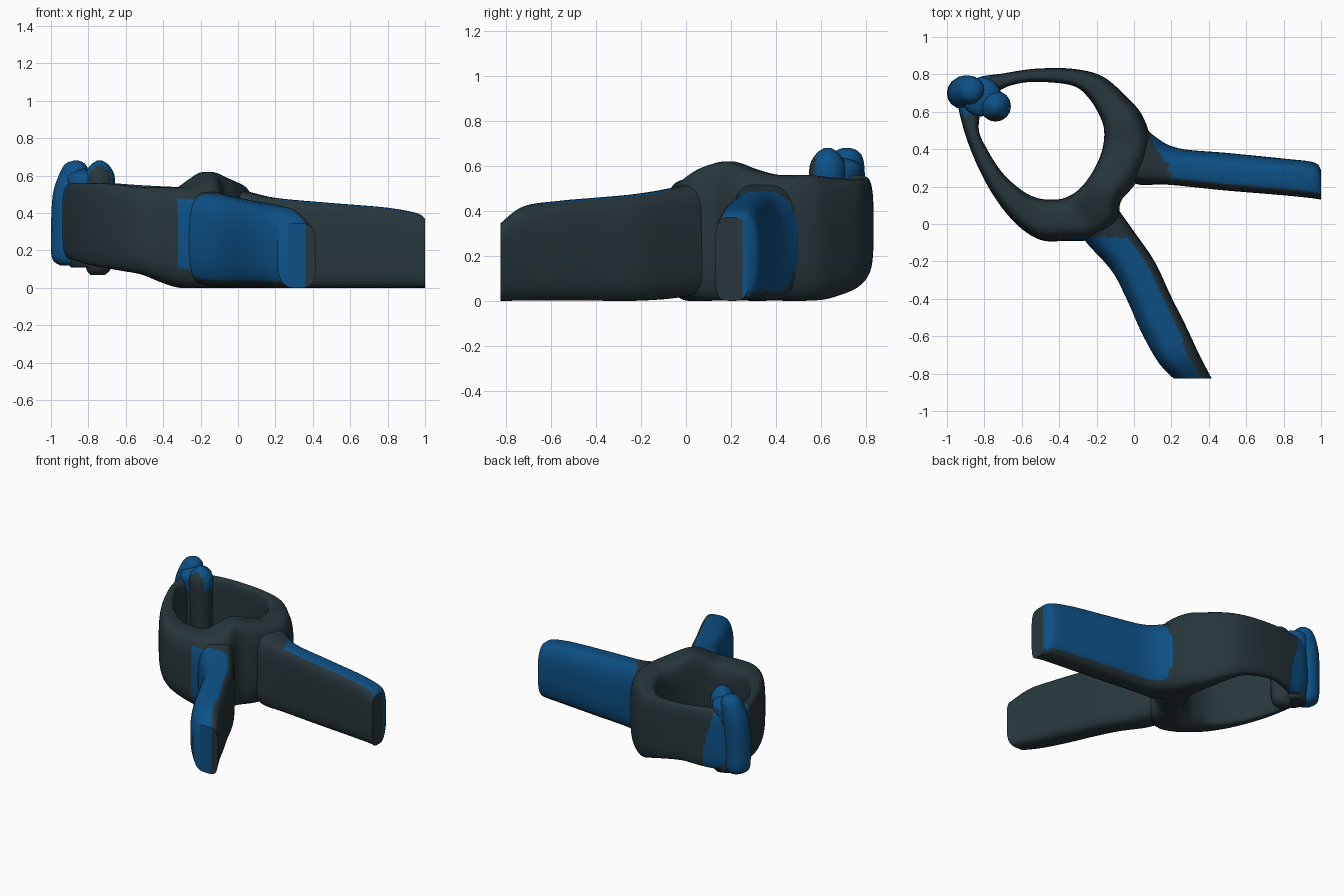
import bpy, bmesh, math
from mathutils import Vector

if "Cube" in bpy.data.objects:
    bpy.data.objects.remove(bpy.data.objects["Cube"])


def material(name, rgb):
    m = bpy.data.materials.new(name)
    m.diffuse_color = (*rgb, 1)
    m.use_nodes = True
    m.node_tree.nodes["Principled BSDF"].inputs["Base Color"].default_value = m.diffuse_color
    return m


DARK = material("dark slate", (0.020, 0.037, 0.044))
BLUE = material("deep blue", (0.004, 0.082, 0.240))


def spline(rows, closed, steps):
    """Catmull-Rom interpolation of equal-length number rows."""
    n, out = len(rows), []
    get = (lambda i: rows[i % n]) if closed else (lambda i: rows[min(max(i, 0), n - 1)])
    for i in range(n if closed else n - 1):
        for k in range(steps):
            t = k / steps
            out.append([0.5 * (2 * b + (c - a) * t + (2 * a - 5 * b + 4 * c - d) * t * t
                               + (3 * b - a - 3 * c + d) * t ** 3)
                        for a, b, c, d in zip(get(i - 1), get(i), get(i + 1), get(i + 2))])
    if not closed:
        out.append(list(rows[-1]))
    return out


def build(name, rings, closed, rule, angle=40):
    """Skin rings of (point, across) pairs; rule(centre, normal, across) picks blue."""
    bm = bmesh.new()
    tag = {}
    loops = []
    for ring in rings:
        loop = []
        for p, u in ring:
            v = bm.verts.new(p)
            tag[v] = u
            loop.append(v)
        loops.append(loop)
    n, m = len(loops), len(loops[0])
    for i in range(n if closed else n - 1):
        a, b = loops[i], loops[(i + 1) % n]
        for j in range(m):
            k = (j + 1) % m
            bm.faces.new((a[j], a[k], b[k], b[j]))
    if not closed:
        # End caps as strips so they can be coloured across their width
        for cap in (loops[0], loops[-1]):
            for j in range(m // 2 - 1):
                bm.faces.new((cap[j], cap[j + 1], cap[m - 2 - j], cap[m - 1 - j]))
    bmesh.ops.recalc_face_normals(bm, faces=bm.faces)
    for f in bm.faces:
        u = sum(tag[v] for v in f.verts) / len(f.verts)
        f.material_index = int(bool(rule(f.calc_center_median(), f.normal, u)))
    me = bpy.data.meshes.new(name)
    bm.to_mesh(me)
    bm.free()
    me.materials.append(DARK)
    me.materials.append(BLUE)
    ob = bpy.data.objects.new(name, me)
    bpy.context.collection.objects.link(ob)
    bpy.context.view_layer.objects.active = ob
    ob.select_set(True)
    bpy.ops.object.shade_smooth_by_angle(angle=math.radians(angle))
    ob.select_set(False)
    return ob


def wall(name, rows, closed, rule, n_out, n_in, steps=8, sides=40):
    """Upright band: rows are outer x, y, inner x, y, bottom z, top z."""
    rings = []
    for ox, oy, ix, iy, z0, z1 in spline(rows, closed, steps):
        ring = []
        for j in range(sides):
            a = 2 * math.pi * (j + 0.5) / sides
            c, s = math.cos(a), math.sin(a)
            e = 2 / (n_out if c < 0 else n_in)
            u = math.copysign(abs(c) ** e, c)
            w = math.copysign(abs(s) ** e, s)
            t = (u + 1) / 2
            ring.append((Vector((ox + (ix - ox) * t, oy + (iy - oy) * t,
                                 (z0 + z1) / 2 + w * (z1 - z0) / 2)), u))
        rings.append(ring)
    return build(name, rings, closed, rule)


def column(name, rows, rule, sides=16):
    """Rounded post: rows are x, y, z, radius."""
    rings = [[(Vector((x + r * math.cos(2 * math.pi * j / sides),
                       y + r * math.sin(2 * math.pi * j / sides), z)), 0)
              for j in range(sides)] for x, y, z, r in spline(rows, False, 4)]
    return build(name, rings, False, rule, 60)


def ring_blue(c, n, u):
    # Patch round the tip, and patch where the front handle joins
    tip = u < 0.2 and c.y > 0.58 and c.x < -0.70 - 0.25 * max(0, c.z - 0.25)
    join = (u < 0.2 and abs(n.z) < 0.6 and c.y < -0.03 and -0.33 < c.x < -0.1
            and 0.1 < c.z < 0.47)
    return tip or join


# Jaw ring
ring = [
    (-.94, .70, -.80, .66, .15, .56), (-.84, .78, -.74, .70, .13, .56),
    (-.70, .805, -.66, .74, .13, .56), (-.53, .83, -.53, .76, .14, .55),
    (-.33, .83, -.33, .74, .10, .54), (-.17, .79, -.24, .67, .05, .54),
    (-.04, .68, -.18, .57, .01, .55), (.05, .57, -.16, .50, 0, .56),
    (.09, .40, -.165, .42, 0, .56), (.01, .22, -.19, .34, 0, .59),
    (-.07, .12, -.24, .25, 0, .62), (-.09, .0, -.30, .18, 0, .59),
    (-.20, -.08, -.37, .14, 0, .54), (-.36, -.09, -.44, .13, .03, .54),
    (-.50, -.085, -.52, .14, .07, .54), (-.63, 0, -.60, .18, .09, .55),
    (-.75, .15, -.70, .27, .11, .56), (-.85, .34, -.78, .39, .13, .56),
    (-.92, .54, -.83, .51, .15, .56)]
wall("jaw_ring", ring, True, ring_blue, 3.2, 4.5)

# Side handle, blue over its top and rounded outer face, mostly dark end
side = [
    (.0, .58, -.08, .25, .01, .54), (.11, .47, .03, .21, 0, .51),
    (.24, .405, .18, .21, 0, .48), (.5, .38, .48, .18, 0, .455),
    (.8, .35, .78, .155, 0, .43), (.96, .33, .95, .138, 0, .40),
    (1.0, .29, 1.0, .13, 0, .37)]
wall("side_handle", side, False,
     lambda c, n, u: u < (-0.45 if n.x > 0.9 else 0.6) and n.z > -0.5
     and c.x > 0.09 + (0.47 - c.y) * 0.5, 2.8, 4.5)

# Front handle, blue over its top, outer face and end, dark along the inner face
front = [
    (-.30, -.03, -.10, .10, .03, .53), (-.25, -.105, .0, -.04, .01, .50),
    (-.12, -.25, .11, -.20, 0, .475), (-.04, -.40, .195, -.38, 0, .46),
    (.04, -.58, .275, -.54, 0, .445), (.13, -.74, .35, -.70, 0, .42),
    (.21, -.825, .415, -.825, 0, .345)]
wall("front_handle", front, False,
     lambda c, n, u: u < 0.6 + 0.15 * min(0, c.y + 0.3) and n.z > -0.5 and c.y < -0.07,
     2.8, 4)

# Jaw tip: blue outer post, dark inner post with a blue cap, and the bridge between
column("outer_tip", [
    (-.90, .70, .12, .05), (-.915, .70, .16, .08), (-.915, .70, .30, .085),
    (-.90, .705, .50, .09), (-.875, .715, .62, .075), (-.87, .715, .665, .05),
    (-.865, .715, .68, .015)], lambda c, n, u: True)
column("inner_tip", [
    (-.75, .65, .07, .04), (-.745, .645, .12, .07), (-.745, .64, .30, .075),
    (-.74, .63, .50, .08), (-.74, .63, .60, .08), (-.74, .63, .655, .05),
    (-.74, .63, .68, .015)],
    lambda c, n, u: c.z > 0.53 and n.y > -0.7)
column("tip_bridge", [
    (-.82, .68, .11, .05), (-.82, .68, .15, .09), (-.82, .68, .50, .10),
    (-.815, .68, .60, .10), (-.81, .68, .635, .03)],
    lambda c, n, u: c.z > 0.50)
